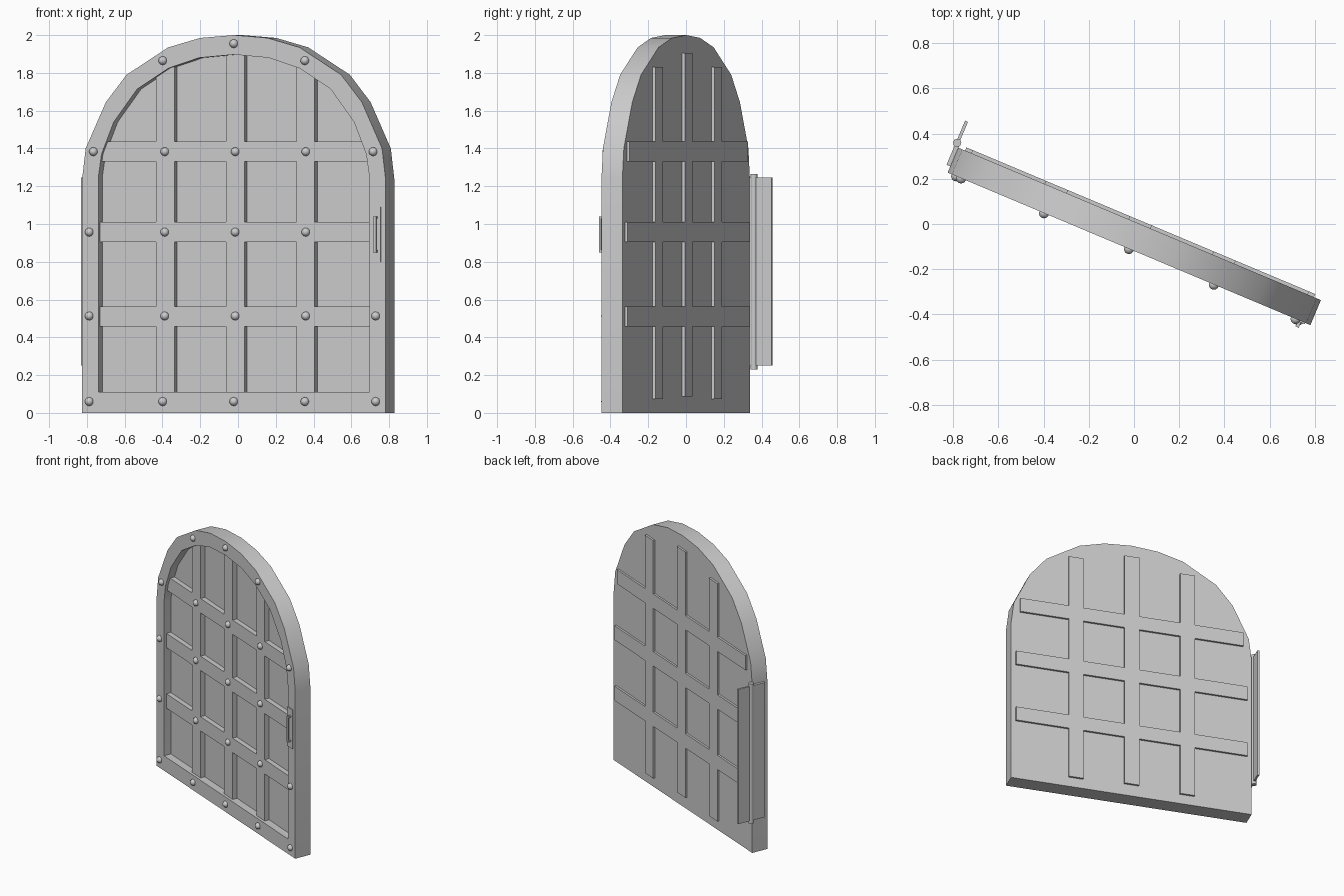
import bpy, bmesh, math
from mathutils import Matrix

if "Cube" in bpy.data.objects:
    bpy.data.objects.remove(bpy.data.objects["Cube"])

# Local frame: u along the door, v into its depth (0 = front face), z up
FRAME = Matrix.Translation((-0.022, -0.11, 0)) @ Matrix.Rotation(math.radians(-22.8), 4, 'Z')


def finish(name, bm, smooth=False):
    bmesh.ops.recalc_face_normals(bm, faces=bm.faces)
    me = bpy.data.meshes.new(name)
    bm.to_mesh(me)
    bm.free()
    ob = bpy.data.objects.new(name, me)
    bpy.context.collection.objects.link(ob)
    ob.matrix_world = FRAME
    if smooth:
        bpy.ops.object.select_all(action='DESELECT')
        ob.select_set(True)
        bpy.context.view_layer.objects.active = ob
        bpy.ops.object.shade_smooth_by_angle(angle=math.radians(32))
    return ob


def add_box(bm, u0, u1, v0, v1, z0, z1):
    m = Matrix.Translation(((u0 + u1) / 2, (v0 + v1) / 2, (z0 + z1) / 2))
    bmesh.ops.create_cube(bm, size=1, matrix=m @ Matrix.Diagonal((u1 - u0, v1 - v0, z1 - z0, 1)))


def box(name, *dims):
    bm = bmesh.new()
    add_box(bm, *dims)
    return finish(name, bm)


# Arched slab with a recessed front panel
outer = [(.871, 0), (.871, 1.24), (.851, 1.40), (.735, 1.645), (.616, 1.79),
         (.377, 1.935), (.193, 1.985), (0, 2)]
inner = [(.778, .11), (.778, 1.25), (.76, 1.37), (.69, 1.54), (.555, 1.715),
         (.375, 1.825), (.2, 1.88), (0, 1.897)]


def loop(bm, half, v):
    pts = half + [(-u, z) for u, z in half[-2::-1]]
    return [bm.verts.new((u, v, z)) for u, z in pts]


bm = bmesh.new()
rings = [loop(bm, outer, .12), loop(bm, outer, 0), loop(bm, inner, 0), loop(bm, inner, .055)]
for a, b in zip(rings, rings[1:]):
    for i in range(len(a)):
        j = (i + 1) % len(a)
        bm.faces.new((a[i], a[j], b[j], b[i]))
bm.faces.new(rings[0])
bm.faces.new(rings[-1])
finish("arched_door", bm, True)

# Grid bars running through the slab and standing proud at the back
for i, (u, z0, z1) in enumerate([(-.403, .073, 1.83), (0, .088, 1.905), (.403, .073, 1.83)]):
    box(f"vertical_bar_{i}", u - .053, u + .053, .02, .135, z0, z1)
for i, (z, half) in enumerate([(.51, .838), (.957, .838), (1.383, .808)]):
    box(f"horizontal_bar_{i}", -half, half, .02, .135, z - .053, z + .053)

# Domed studs on the frame and on the bar crossings
studs = [(0, 0, 1.955), (-.408, 0, 1.865), (.408, 0, 1.865)]
studs += [(u, 0, .06) for u in (-.83, -.408, 0, .408, .815)]
for z, left, right in [(.513, -.83, .815), (.957, -.83, None), (1.383, -.806, .8)]:
    studs += [(u, .02, z) for u in (-.405, 0, .405)]
    studs += [(u, 0, z) for u in (left, right) if u is not None]
bm = bmesh.new()
for p in studs:
    bmesh.ops.create_uvsphere(bm, u_segments=14, v_segments=8, radius=.023,
                              matrix=Matrix.Translation(p) @ Matrix.Rotation(math.pi / 2, 4, 'X'))
finish("studs", bm, True)

# Pull handle on a thin back plate
box("handle_plate", .779, .846, -.006, .01, .80, 1.09)
bm = bmesh.new()
add_box(bm, .812, .828, -.031, -.02, .85, 1.04)
for z in (.85, 1.028):
    add_box(bm, .812, .828, -.022, 0, z, z + .012)
finish("handle", bm)

# Hinge: one leaf on the door edge, one beyond the pin
box("hinge_door_leaf", -.889, -.869, .03, .136, .25, 1.245)
box("hinge_wall_leaf", -.889, -.875, .136, .242, .25, 1.245)
bm = bmesh.new()
bmesh.ops.create_cone(bm, cap_ends=True, segments=16, radius1=.018, radius2=.018, depth=1.035,
                      matrix=Matrix.Translation((-.883, .138, .7475)))
finish("hinge_pin", bm, True)
